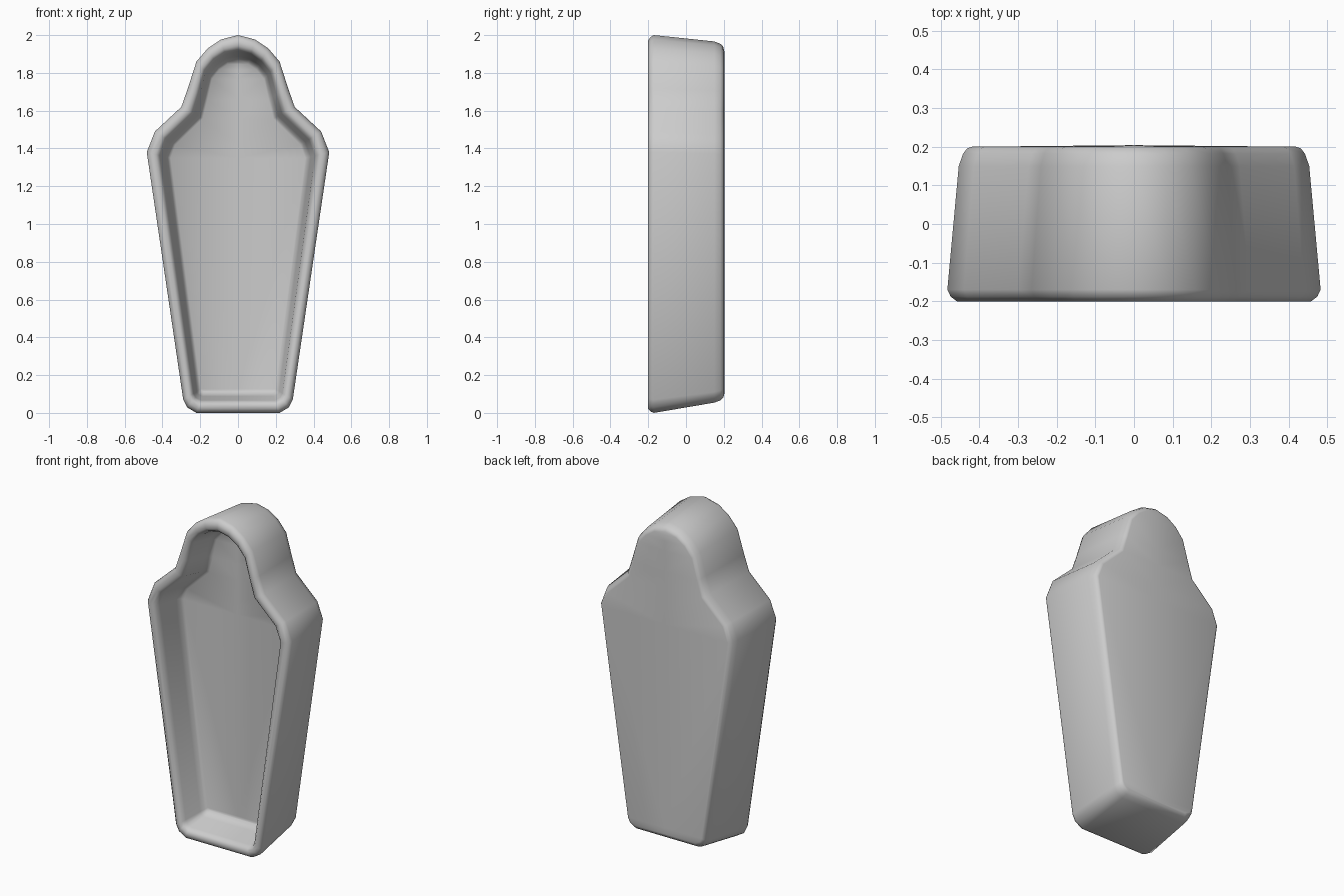
import bpy, bmesh

if "Cube" in bpy.data.objects:
    bpy.data.objects.remove(bpy.data.objects["Cube"])

# Right half outlines, top centre to bottom: outer rim edge and inner floor edge (x, z)
OUTER = [(0, 2.0), (0.09, 1.977), (0.16, 1.93), (0.22, 1.86), (0.265, 1.72),
         (0.30, 1.62), (0.44, 1.49), (0.483, 1.38), (0.29, 0.07), (0.27, 0.03), (0.22, 0.0)]
INNER = [(0, 1.86), (0.055, 1.85), (0.10, 1.82), (0.14, 1.77), (0.165, 1.66),
         (0.19, 1.56), (0.335, 1.42), (0.36, 1.35), (0.20, 0.125), (0.195, 0.115), (0.18, 0.11)]

# Cross-section of the shell: (blend outer->inner, y, extra lift of the foot end)
SECTION = [(0.52, 0.2, 0.033), (0.42, 0.196, 0.033), (0.33, 0.182, 0.03), (0.24, 0.15, 0.028),
           (0.0, -0.17, 0.0), (0.07, -0.188, 0), (0.2, -0.2, 0), (0.40, -0.2, 0),
           (0.53, -0.188, 0), (0.61, -0.165, 0),
           (0.80, -0.05, 0), (0.90, -0.022, 0), (1.03, -0.008, 0)]


def ring(bm, t, y, lift):
    half = []
    for (ax, az), (bx, bz) in zip(OUTER, INNER):
        z = az + (bz - az) * t
        if az < 0.5:
            z += lift
        half.append((ax + (bx - ax) * t, z))
    mirrored = [(-x, z) for x, z in reversed(half[1:])]
    return [bm.verts.new((x, y, z)) for x, z in half + mirrored]


def cap(bm, r, bulge):
    # Rows of faces meeting on a slightly raised centre line
    n = len(r)
    mid = [r[0]]
    for i in range(1, n // 2 + 1):
        v = r[i].co
        ease = 0 if i == n // 2 else 1
        mid.append(bm.verts.new((0, v.y + bulge * ease, v.z)))
    for a, b in ((r[1:n // 2 + 1], 1), ([r[n - i] for i in range(1, n // 2 + 1)], -1)):
        bm.faces.new((r[0], a[0], mid[1]))
        for i in range(len(a) - 1):
            bm.faces.new((a[i], a[i + 1], mid[i + 2], mid[i + 1]))
    # Close the foot edge onto the neighbouring ring corners
    bmesh.ops.recalc_face_normals(bm, faces=bm.faces)
    return mid[-1]


bm = bmesh.new()
rings = [ring(bm, *s) for s in SECTION]
for a, b in zip(rings, rings[1:]):
    n = len(a)
    for i in range(n):
        j = (i + 1) % n
        bm.faces.new((a[i], a[j], b[j], b[i]))
cap(bm, rings[0], 0.004)     # back
cap(bm, rings[-1], 0.004)    # hollow floor
bmesh.ops.recalc_face_normals(bm, faces=bm.faces)
for f in bm.faces:
    f.smooth = True

mesh = bpy.data.meshes.new("hollow_coffin_shell")
bm.to_mesh(mesh)
bm.free()
shell = bpy.data.objects.new("hollow_coffin_shell", mesh)
bpy.context.collection.objects.link(shell)
